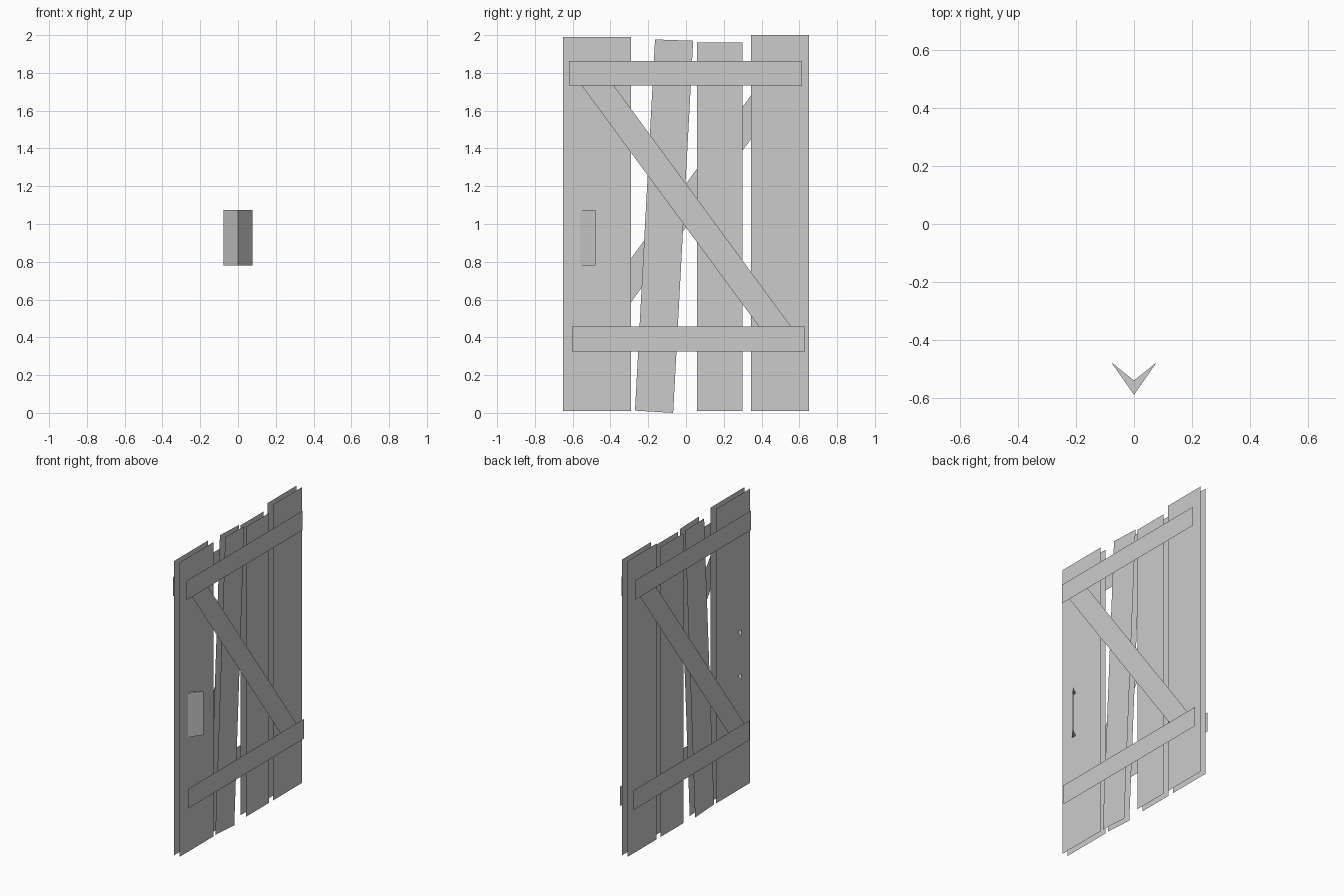
import bpy
from mathutils import Vector

if "Cube" in bpy.data.objects:
    bpy.data.objects.remove(bpy.data.objects["Cube"])


def make_object(name, verts, faces):
    mesh = bpy.data.meshes.new(name)
    mesh.from_pydata(verts, [], faces)
    mesh.update()
    ob = bpy.data.objects.new(name, mesh)
    bpy.context.collection.objects.link(ob)
    return ob


def panel(name, outline, x):
    """Flat panel from a counter-clockwise (y, z) outline, facing away from x = 0."""
    if x < 0:
        outline = outline[::-1]
    return make_object(name, [(x, y, z) for y, z in outline], [list(range(len(outline)))])


def rect(y0, y1, z0, z1):
    return [(y0, z0), (y1, z0), (y1, z1), (y0, z1)]


def strip(a, b, width):
    """Slanted rectangle with centre line a to b."""
    a, b = Vector(a), Vector(b)
    d = (b - a).normalized() * width / 2
    n = Vector((-d.y, d.x))
    return [tuple(p) for p in (a - n, b - n, b + n, a + n)]


PLANK_X, BRACE_X, RAIL_X = 0.02, 0.042, 0.05

planks = {
    "wide_plank": rect(-0.65, -0.29, 0.01, 1.99),
    "crooked_plank": [(-0.27, 0.012), (-0.068, 0.0), (0.038, 1.97), (-0.164, 1.977)],
    "short_plank": rect(0.057, 0.299, 0.01, 1.96),
    "tall_plank": rect(0.344, 0.65, 0.01, 2.0),
}
rails = {
    "top_rail": rect(-0.619, 0.615, 1.733, 1.863),
    "bottom_rail": rect(-0.603, 0.631, 0.325, 0.457),
}

for label, s in (("right", 1), ("left", -1)):
    # planks and cross rails on both faces of the door
    for name, outline in planks.items():
        panel(f"{name}_{label}", outline, s * PLANK_X)
    for name, outline in rails.items():
        panel(f"{name}_{label}", outline, s * RAIL_X)
    # diagonal brace, leaning the opposite way on the other face
    ends = [(-s * 0.499, 1.776), (s * 0.503, 0.414)]
    brace = strip(*(ends if s > 0 else ends[::-1]), 0.137)
    panel(f"diagonal_brace_{label}", brace, s * BRACE_X)

# handle: V of two plates with small triangular end caps
z0, z1 = 0.78, 1.075
section = [(0, -0.59), (0.078, -0.478), (0, -0.54), (-0.078, -0.478)]
verts = [(x, y, z) for z in (z0, z1) for x, y in section]
faces = [(0, 1, 5, 4), (3, 0, 4, 7),
         (0, 2, 1), (0, 3, 2), (4, 5, 6), (4, 6, 7)]
make_object("handle", verts, faces)
